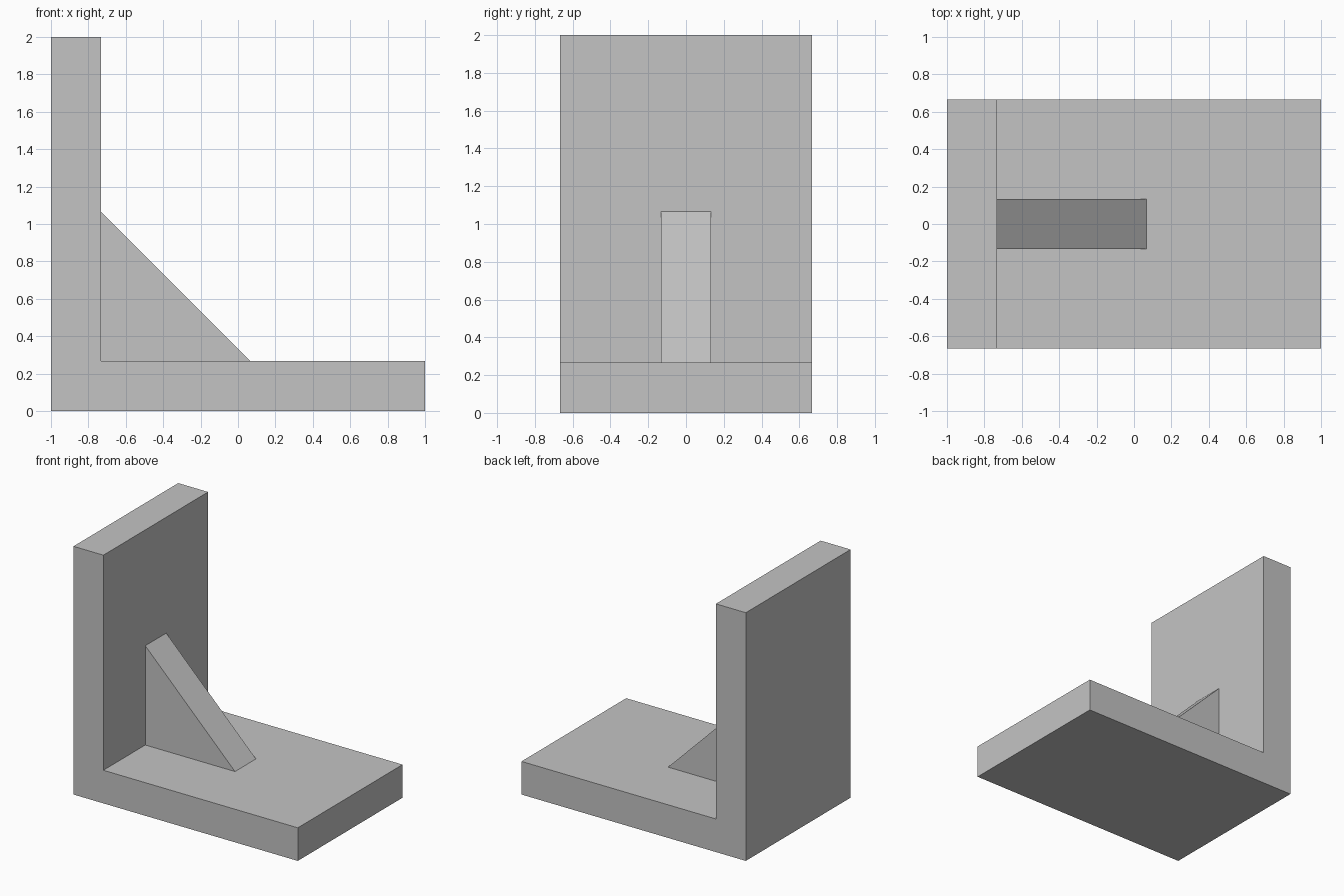
import bpy
import bmesh
from mathutils import Vector

cube = bpy.data.objects.get("Cube")
if cube:
    bpy.data.objects.remove(cube, do_unlink=True)

# Single plain grey
GREY = (0.55, 0.55, 0.55, 1.0)
grey = bpy.data.materials.new("plain_grey")
grey.use_nodes = True
grey.diffuse_color = GREY
grey.node_tree.nodes["Principled BSDF"].inputs["Base Color"].default_value = GREY

# Everything is a multiple of the plate thickness
T = 2 / 7.5
DEPTH = 5 * T
INNER_X = -1 + T


def extrude_profile(name, profile, depth):
    """Extrude an (x, z) outline along y, centred on y = 0."""
    bm = bmesh.new()
    face = bm.faces.new([bm.verts.new((x, -depth / 2, z)) for x, z in profile])
    ext = bmesh.ops.extrude_face_region(bm, geom=[face])
    moved = [v for v in ext["geom"] if isinstance(v, bmesh.types.BMVert)]
    bmesh.ops.translate(bm, vec=Vector((0, depth, 0)), verts=moved)
    bmesh.ops.recalc_face_normals(bm, faces=bm.faces)
    mesh = bpy.data.meshes.new(name)
    bm.to_mesh(mesh)
    bm.free()
    mesh.materials.append(grey)
    obj = bpy.data.objects.new(name, mesh)
    bpy.context.collection.objects.link(obj)
    return obj


# L-shaped body: base plate and upright wall in one piece
extrude_profile(
    "angle_bracket",
    [(-1, 0), (1, 0), (1, T), (INNER_X, T), (INNER_X, 2), (-1, 2)],
    DEPTH,
)

# Triangular stiffening rib in the inner corner
extrude_profile(
    "support_rib",
    [(INNER_X, T), (INNER_X + 3 * T, T), (INNER_X, 4 * T)],
    T,
)
